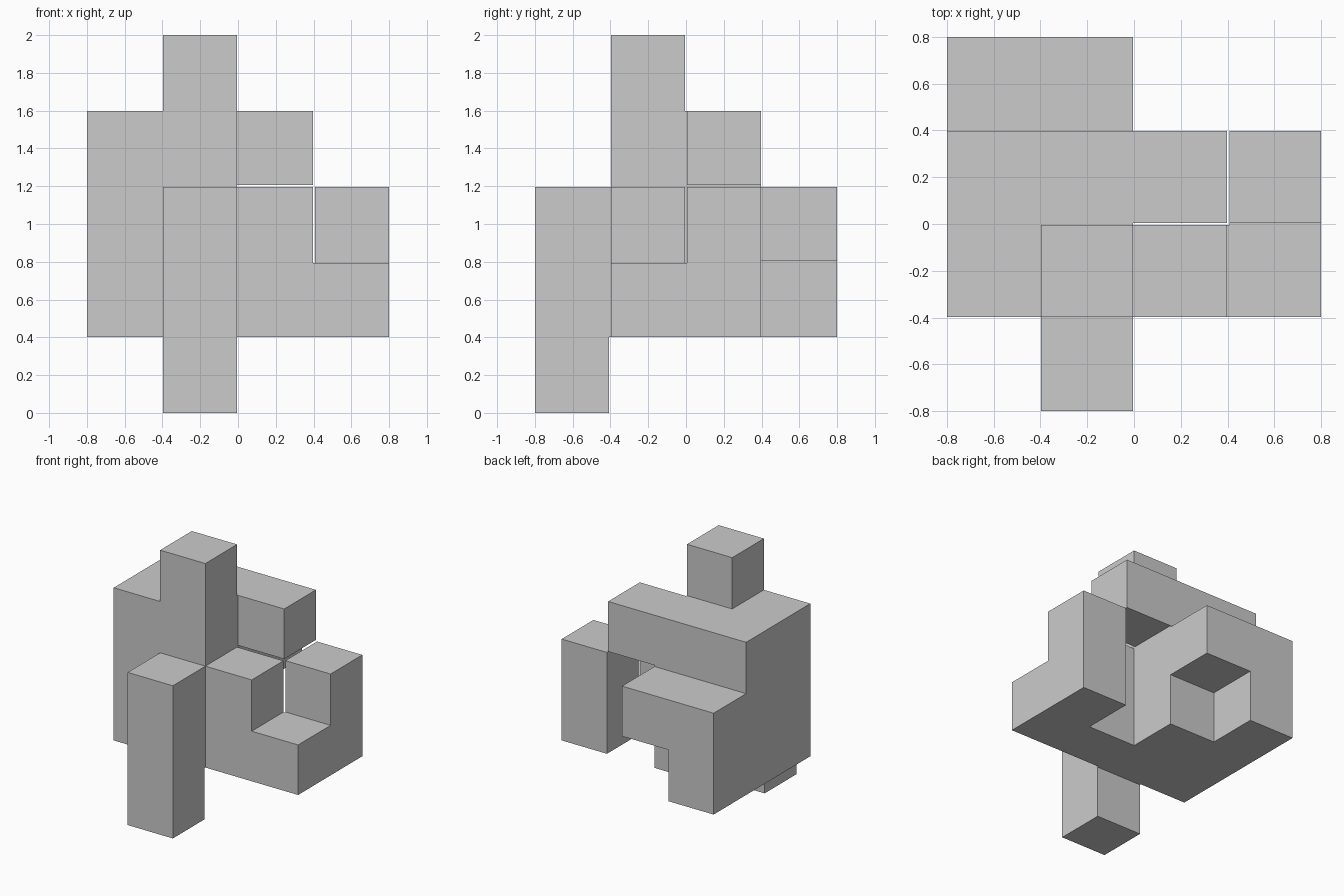
import bpy, bmesh, math
from itertools import product

if "Cube" in bpy.data.objects:
    bpy.data.objects.remove(bpy.data.objects["Cube"])

CELL = 0.402   # grid pitch
INSET = 0.005  # every outer face is pulled in slightly, leaving thin clearances

# Bars of the puzzle piece as inclusive cell ranges: (x0, x1), (y0, y1), (z0, z1)
BARS = [
    ((0, 1), (1, 2), (1, 3)),  # main block
    ((1, 1), (1, 1), (4, 4)),  # top knob
    ((1, 1), (0, 0), (0, 2)),  # front post
    ((0, 0), (3, 3), (1, 2)),  # rear wall
    ((1, 1), (3, 3), (2, 2)),  # rear overhang
    ((2, 2), (2, 2), (3, 3)),  # upper arm
    ((2, 2), (1, 1), (1, 2)),  # right block
    ((3, 3), (1, 1), (1, 1)),  # low step
    ((3, 3), (2, 2), (1, 2)),  # hook end
]
cells = {c for bar in BARS for c in product(*[range(a, b + 1) for a, b in bar])}


def solid(i, j, k):
    """Odd index = cell core, even index = clearance slab between two cells."""
    spans = [((n - 1) // 2,) if n % 2 else (n // 2 - 1, n // 2) for n in (i, j, k)]
    return all(c in cells for c in product(*spans))


def coord(n, axis):
    """Position of fine grid line n (two lines around each cell boundary)."""
    p = (n // 2) * CELL + (INSET if n % 2 else -INSET)
    return p - (INSET if axis == 2 else 2 * CELL)


bm = bmesh.new()
verts = {}


def vert(key):
    if key not in verts:
        verts[key] = bm.verts.new([coord(n, a) for a, n in enumerate(key)])
    return verts[key]


# Skin the exposed sides of the fine grid
for f in product(range(9), range(9), range(11)):
    if not solid(*f):
        continue
    for axis, side in product(range(3), (0, 1)):
        near = list(f)
        near[axis] += 1 if side else -1
        if solid(*near):
            continue
        u, v = (axis + 1) % 3, (axis + 2) % 3
        loop = []
        for du, dv in ((0, 0), (1, 0), (1, 1), (0, 1)):
            key = list(f)
            key[axis] += side
            key[u] += du
            key[v] += dv
            loop.append(vert(tuple(key)))
        bm.faces.new(loop if side else loop[::-1])

# Merge coplanar quads into clean flat faces
bmesh.ops.dissolve_limit(bm, angle_limit=math.radians(1),
                         verts=bm.verts[:], edges=bm.edges[:])

# Rest on z = 0
low = min(v.co.z for v in bm.verts)
bmesh.ops.translate(bm, vec=(0, 0, -low), verts=bm.verts[:])

mesh = bpy.data.meshes.new("puzzle_piece")
bm.to_mesh(mesh)
bm.free()
bpy.context.collection.objects.link(bpy.data.objects.new("puzzle_piece", mesh))
